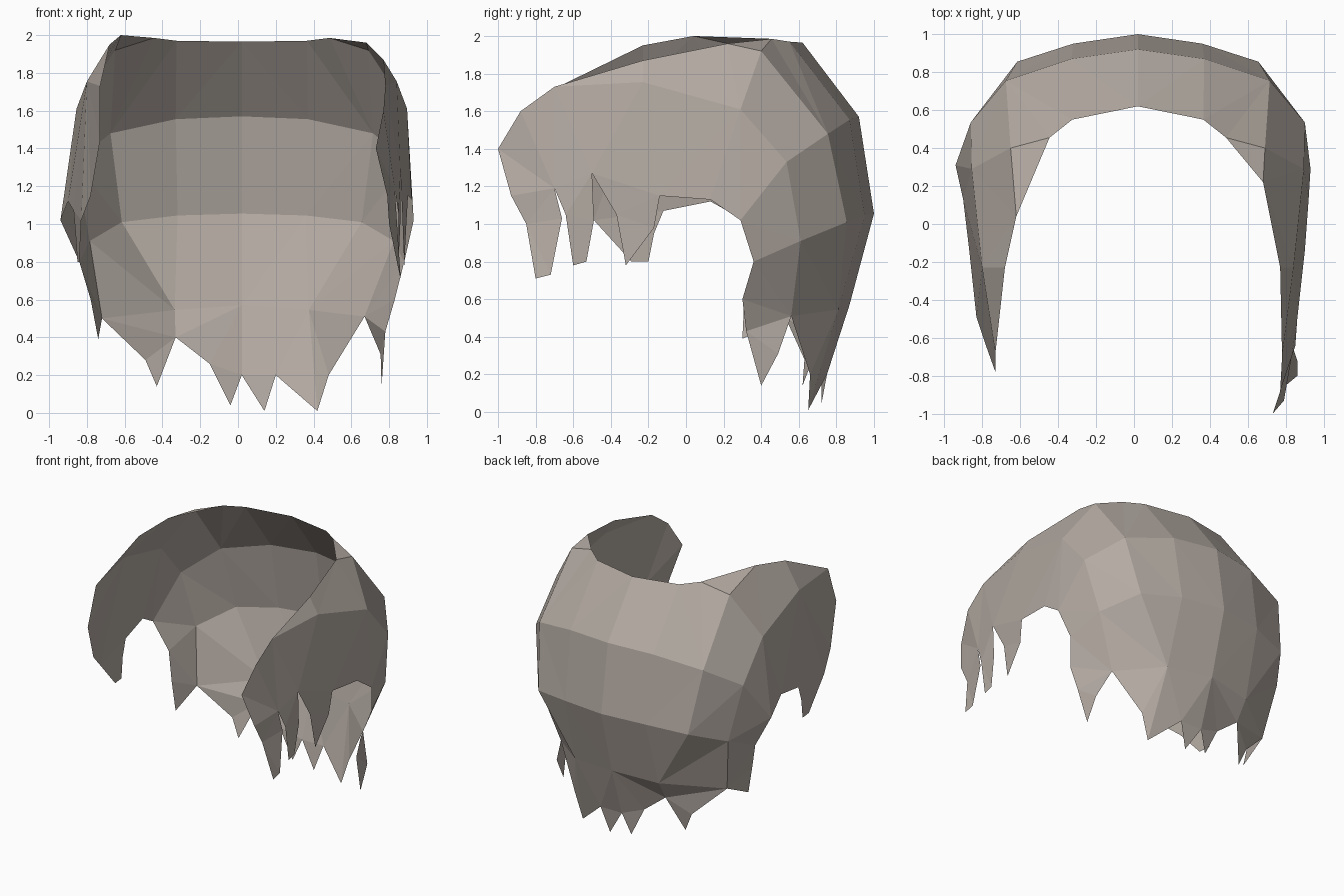
import bpy
import bmesh
from mathutils import Vector

old_cube = bpy.data.objects.get("Cube")
if old_cube:
    bpy.data.objects.remove(old_cube, do_unlink=True)

# One flat hair colour
hair_colour = (0.45, 0.40, 0.36, 1)
hair = bpy.data.materials.new("warm grey hair")
hair.use_nodes = True
hair.diffuse_color = hair_colour
hair.node_tree.nodes["Principled BSDF"].inputs["Base Color"].default_value = hair_colour

CENTRE_X = 0.02


def sheet(name, panels, outward):
    """Join flat panels, given as outlines, into one thin faceted sheet."""
    bm = bmesh.new()
    for outline in panels:
        bm.faces.new([bm.verts.new(point) for point in outline])
    bmesh.ops.remove_doubles(bm, verts=bm.verts, dist=0.002)
    bmesh.ops.triangulate(bm, faces=bm.faces[:])
    bmesh.ops.recalc_face_normals(bm, faces=bm.faces[:])
    facing = sum((f.normal * f.calc_area() for f in bm.faces), Vector())
    if facing.dot(Vector(outward)) < 0:
        bmesh.ops.reverse_faces(bm, faces=bm.faces[:])
    mesh = bpy.data.meshes.new(name)
    bm.to_mesh(mesh)
    bm.free()
    mesh.materials.append(hair)
    obj = bpy.data.objects.new(name, mesh)
    bpy.context.collection.objects.link(obj)
    return obj


def on_side(sign, points):
    """Place half-profile points on the left (+) or right (-) of the head."""
    return [(CENTRE_X + sign * x, y, z) for x, y, z in points]


# Half profiles shared by both sides, from the middle of the back outwards
rim_half = [(0, .62, 1.965), (.345, .55, 1.97), (.465, .455, 1.985), (.67, .4, 1.92)]
crown_half = [(0, .92, 1.57), (.35, .87, 1.555), (.695, .755, 1.48)]
middle_half = [(0, 1, 1.055), (.34, .95, 1.045), (.635, .855, 1.01)]
nape_half = [(0, .87, .57), (.355, .81, .545)]
corner_half = [(.88, .535, 1.33), (.805, .61, .91)]
temple_half = [(.875, .29, 1.61), (.82, -.23, 1.755)]

# Jagged lower edges of the back, one short run per lock group
right_tips = [(-.72, .53, .5), (-.49, .63, .28), (-.43, .62, .14), (-.33, .72, .4)]
inner_tips = [right_tips[-1], (-.15, .72, .26), (-.04, .72, .04), (.02, .75, .2)]
centre_tips = [inner_tips[-1], (.14, .72, .01), (.2, .75, .2), (.42, .65, .01)]
left_tips = [centre_tips[-1], (.48, .66, .2), (.67, .56, .51)]
side_end = {1: left_tips[-1], -1: right_tips[0]}

# Back of the hair: curved rows, mirrored, then the hanging locks
back = []
nape = {}
for sign in (1, -1):
    rim, crown, middle, nape[sign], corner = (
        on_side(sign, half)
        for half in (rim_half, crown_half, middle_half, nape_half, corner_half))
    for upper, lower in ((rim, crown), (crown, middle), (middle, nape[sign])):
        back.append([upper[0], upper[1], lower[1], lower[0]])
    back += [
        [rim[1], rim[2], crown[2], crown[1]],
        [rim[2], rim[3], crown[2]],
        [crown[1], crown[2], middle[2], middle[1]],
        [crown[2], corner[0], corner[1], middle[2]],
        [middle[1], middle[2], nape[sign][1]],
        [middle[2], corner[1], nape[sign][1]],
        [corner[1], side_end[sign], nape[sign][1]],
    ]
back += [
    [nape[-1][1]] + right_tips,
    [nape[-1][1]] + inner_tips + [nape[-1][0]],
    [nape[1][0]] + centre_tips + [nape[1][1]],
    [nape[1][1]] + left_tips,
]
sheet("back_hair", back, (0, 1, 0))


def side_hair(name, sign, top, ear, burn, front_panels):
    """Side panel: top edge, temple, ear cut-out, lock behind the ear, fringe."""
    rim, corner, temple = (
        on_side(sign, half) for half in (rim_half, corner_half, temple_half))
    panels = [
        [rim[2], top[0], rim[3]],
        [rim[3], top[0], temple[0]],
        [rim[3], temple[0], corner[0], on_side(sign, crown_half)[2]],
        [top[0], top[1], temple[1], temple[0]],
        [top[1], top[2], temple[1]],
        [temple[0], temple[1], ear[0], ear[1]],
        [temple[0], ear[1], ear[2]],
        [temple[0], ear[2], corner[0]],
        [corner[0], ear[2], burn[0], corner[1]],
        [corner[1]] + burn + [side_end[sign]],
    ]
    for panel in front_panels:
        panels.append([temple[1] if point is None else point for point in panel])
    return sheet(name, panels, (sign, 0, 0))


# Left side: long, with three pointed fringe locks (None marks the temple)
left_top = [(.68, .22, 1.96), (.77, -.23, 1.87), (.78, -.7, 1.73)]
left_ear = [(.9, -.14, 1.15), (.92, .13, 1.13), (.93, .29, 1.02)]
left_burn = [(.88, .36, .8), (.83, .3, .6), (.78, .32, .43),
             (.76, .4, .14), (.755, .49, .31)]
notch_front, notch_rear = (.83, -.7, 1.19), (.86, -.5, 1.27)
front_lock = [(.77, -.88, 1.6), (.73, -1, 1.4), (.79, -.93, 1.15),
              (.8, -.85, 1), (.86, -.8, .71), (.86, -.72, .73), (.84, -.66, 1.03)]
middle_lock = [(.85, -.64, 1.05), (.85, -.6, .78), (.85, -.53, .8), (.86, -.49, 1.02)]
rear_lock = [(.87, -.37, 1.05), (.88, -.32, .78), (.89, -.17, .98)]
side_hair("left_side_hair", 1, left_top, left_ear, left_burn, [
    [left_top[2]] + front_lock + [notch_front],
    [left_top[2], notch_front] + middle_lock + [notch_rear, None],
    [None, notch_rear] + rear_lock + [left_ear[0]],
])

# Right side: shorter, with a single blunt lock
right_top = [(-.62, .04, 2), (-.68, -.23, 1.95), (-.73, -.68, 1.73)]
right_ear = [(-.87, -.12, 1.07), (-.9, .13, 1.12), (-.94, .31, 1.02)]
right_burn = [(-.84, .36, .8), (-.78, .31, .6), (-.74, .3, .39)]
cheek_edge = [(-.73, -.78, 1.445), (-.78, -.64, 1.15), (-.83, -.49, 1.02)]
blunt_lock = [cheek_edge[-1], (-.84, -.29, .8), (-.85, -.2, .8), (-.86, -.17, .95)]
side_hair("right_side_hair", -1, right_top, right_ear, right_burn, [
    [right_top[2]] + cheek_edge + [None],
    [None] + blunt_lock + [right_ear[0]],
])
